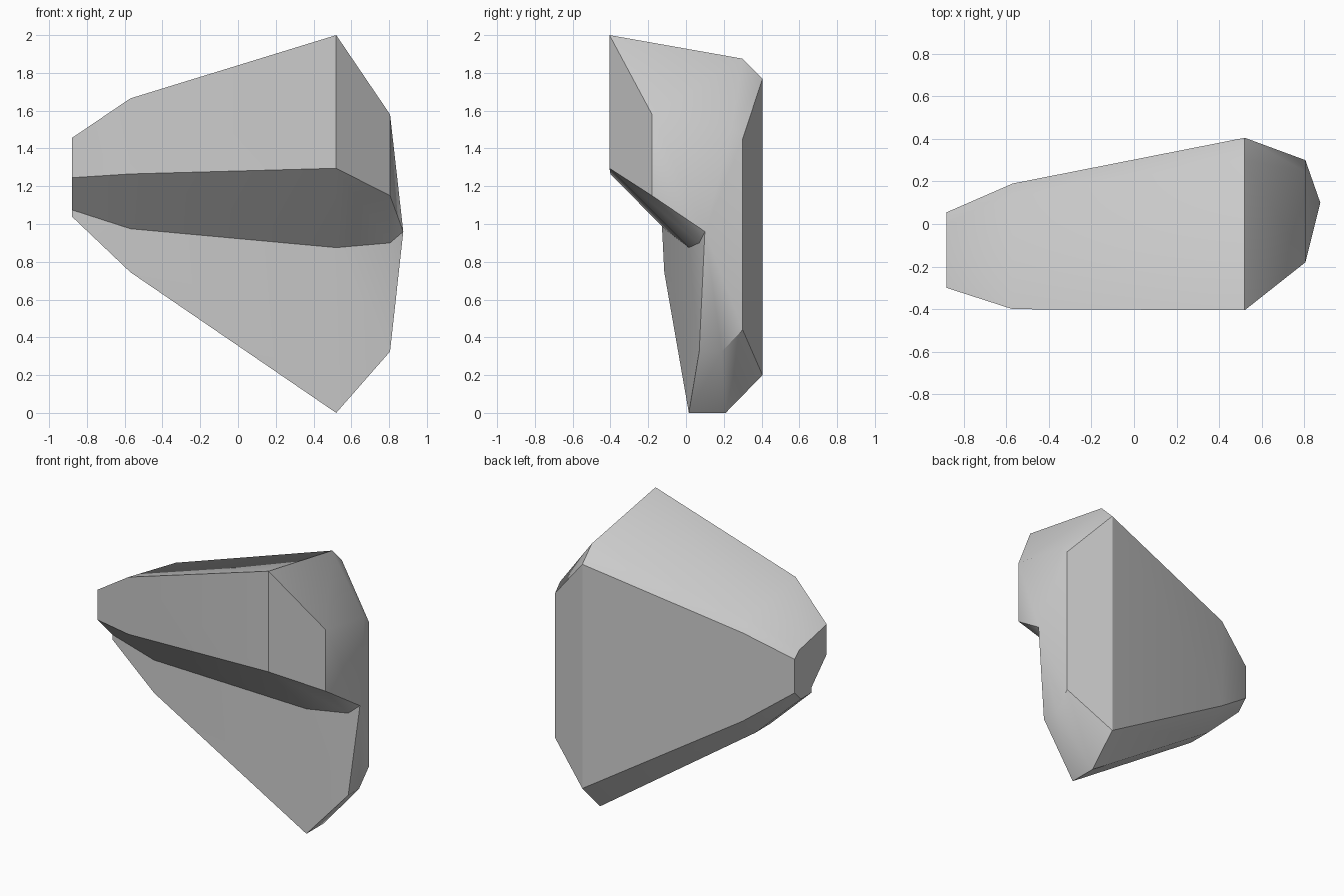
import bpy, bmesh

cube = bpy.data.objects.get("Cube")
if cube:
    bpy.data.objects.remove(cube, do_unlink=True)

# One flat stone grey
stone = bpy.data.materials.new("stone_grey")
stone.use_nodes = True
colour = (0.6, 0.6, 0.6, 1)
stone.diffuse_color = colour
stone.node_tree.nodes["Principled BSDF"].inputs["Base Color"].default_value = colour


def section(bm, x, front, lip, inner, back, top, bottom, shelf, notch, top_back, foot, chamfer):
    """Hooked cross-section: overhanging head, recessed front, chamfered back.
    top_back is the top rear point; chamfer holds the back face's two heights."""
    low, high = chamfer
    ring = [(front, top), (lip, shelf), (inner, notch), (inner, bottom),
            (foot, bottom), (back, low), (back, high), top_back]
    return [bm.verts.new((x, y, z)) for y, z in ring]


bm = bmesh.new()
rings = [
    section(bm, -0.88, -0.30, -0.30, -0.13, 0.055, 1.455, 1.04, 1.245, 1.075,
            (0.005, 1.39), -0.015, (1.11, 1.345)),
    section(bm, -0.57, -0.40, -0.40, -0.115, 0.19, 1.665, 0.745, 1.265, 0.975,
            (0.125, 1.565), 0.05, (0.88, 1.50)),
    section(bm, 0.52, -0.405, -0.405, 0.015, 0.405, 2.0, 0.0, 1.295, 0.875,
            (0.30, 1.875), 0.21, (0.20, 1.77)),
    section(bm, 0.805, -0.18, -0.18, 0.07, 0.30, 1.58, 0.325, 1.15, 0.90,
            (0.245, 1.51), 0.19, (0.44, 1.45)),
]

# Skin between the sections
for a, b in zip(rings, rings[1:]):
    for i in range(len(a)):
        j = (i + 1) % len(a)
        bm.faces.new((a[i], a[j], b[j], b[i]))

# Flat narrow end, and a shallow point on the wide end
bm.faces.new(rings[0])
tip = bm.verts.new((0.875, 0.10, 0.96))
last = rings[-1]
for i in range(len(last)):
    bm.faces.new((last[i], last[(i + 1) % len(last)], tip))
bmesh.ops.recalc_face_normals(bm, faces=bm.faces)

mesh = bpy.data.meshes.new("hooked_block")
bm.to_mesh(mesh)
bm.free()
mesh.materials.append(stone)
block = bpy.data.objects.new("hooked_block", mesh)
bpy.context.collection.objects.link(block)

# Smooth shading with crisp main creases
bpy.context.view_layer.objects.active = block
block.select_set(True)
bpy.ops.object.shade_smooth_by_angle(angle=0.63)

# Crisp upright crease on the back face
for edge in mesh.edges:
    p, q = (mesh.vertices[v].co for v in edge.vertices)
    if min(p.y, q.y) > 0.4:
        edge.use_edge_sharp = True
